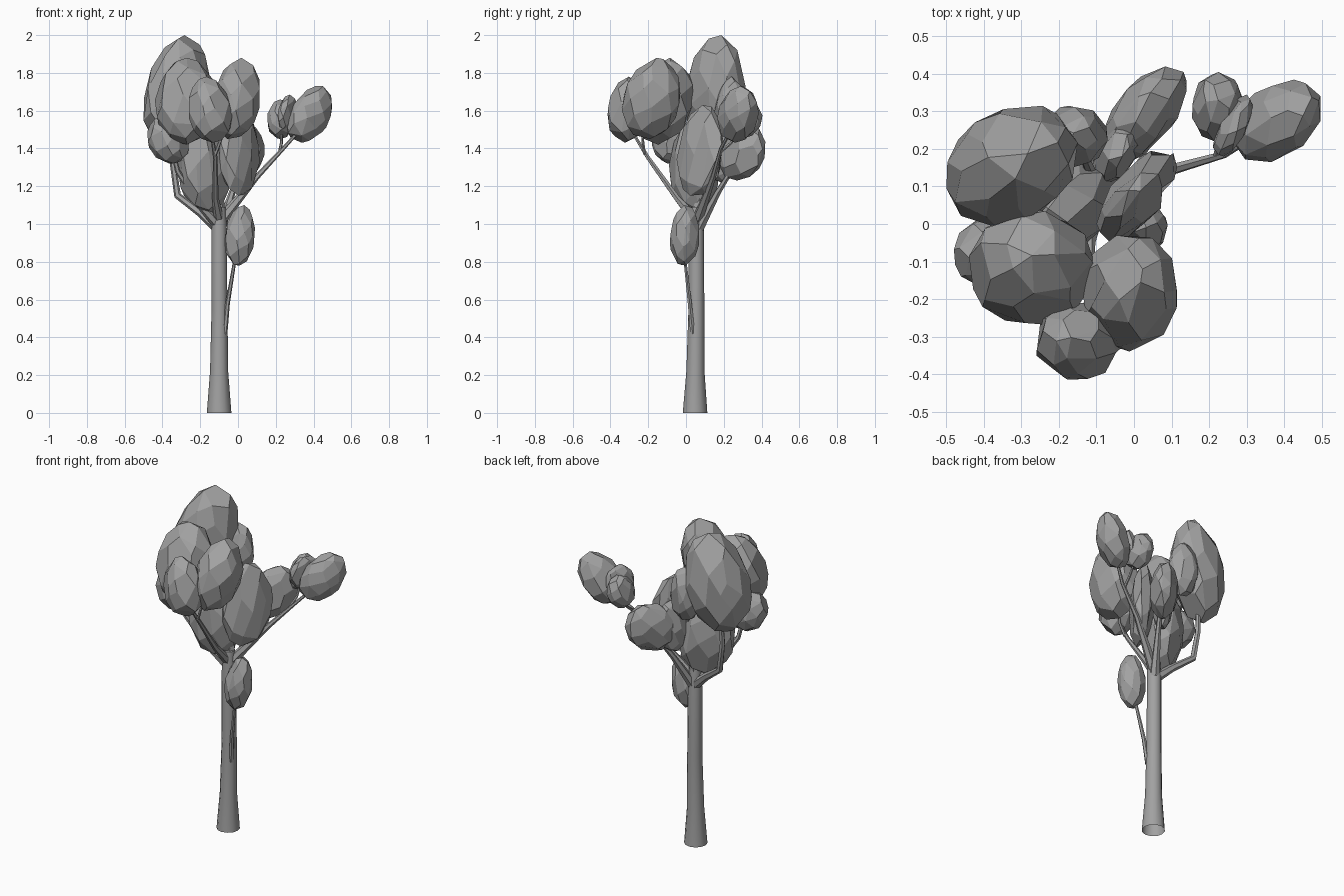
import bpy, bmesh, math, random
from mathutils import Vector

if "Cube" in bpy.data.objects:
    bpy.data.objects.remove(bpy.data.objects["Cube"])

random.seed(7)
grey = bpy.data.materials.new("dark_grey")
grey.diffuse_color = (0.36, 0.36, 0.36, 1)
grey.use_nodes = True
grey.node_tree.nodes["Principled BSDF"].inputs["Base Color"].default_value = grey.diffuse_color


def finish(bm, name, smooth=False):
    bmesh.ops.recalc_face_normals(bm, faces=bm.faces)
    me = bpy.data.meshes.new(name)
    bm.to_mesh(me)
    bm.free()
    me.materials.append(grey)
    ob = bpy.data.objects.new(name, me)
    bpy.context.collection.objects.link(ob)
    if smooth:
        bpy.ops.object.select_all(action='DESELECT')
        ob.select_set(True)
        bpy.context.view_layer.objects.active = ob
        bpy.ops.object.shade_smooth_by_angle(angle=math.radians(50))
    return ob


def tube(name, path, sides=6, cap_start=True):
    """Tapered limb through (x, y, z, radius) points."""
    bm = bmesh.new()
    pts = [Vector(p[:3]) for p in path]
    rings = []
    for i, p in enumerate(pts):
        d = (pts[min(i + 1, len(pts) - 1)] - pts[max(i - 1, 0)]).normalized()
        if i == 0 and not cap_start:
            d = Vector((0, 0, 1))
        u = d.cross(Vector((0, 1, 0))).normalized()
        v = d.cross(u)
        rings.append([bm.verts.new(p + path[i][3] * (u * math.cos(a) + v * math.sin(a)))
                      for a in (2 * math.pi * k / sides for k in range(sides))])
    for a, b in zip(rings, rings[1:]):
        for k in range(sides):
            n = (k + 1) % sides
            bm.faces.new((a[k], a[n], b[n], b[k]))
    bm.faces.new(rings[-1])
    if cap_start:
        bm.faces.new(rings[0])
    return finish(bm, name, smooth=True)


def foliage(name, lo, hi, lean=(0, 0), skew=0.0, count=42):
    """Irregular faceted egg filling the box lo..hi; lean tilts it with height,
    skew stretches its plan along the x = y diagonal."""
    bm = bmesh.new()
    turn = random.uniform(0, 6.28)
    pts = []
    for i in range(count):
        z = 1 - 2 * (i + 0.5) / count
        a = turn + i * 2.39996 + random.uniform(-0.25, 0.25)
        z = max(-1, min(1, z + random.uniform(-0.06, 0.06)))
        r = math.sqrt(1 - z * z) * (1 - 0.08 * z)
        x, y = r * math.cos(a), r * math.sin(a)
        pts.append([x + skew * y + lean[0] * z, y + skew * x + lean[1] * z, z])
    for k in range(3):
        a, b = min(p[k] for p in pts), max(p[k] for p in pts)
        for p in pts:
            p[k] = lo[k] + (p[k] - a) / (b - a) * (hi[k] - lo[k])
    for p in pts:
        bm.verts.new(p)
    bmesh.ops.convex_hull(bm, input=bm.verts[:])
    loose = [v for v in bm.verts if not v.link_faces]
    bmesh.ops.delete(bm, geom=loose, context='VERTS')
    bmesh.ops.dissolve_limit(bm, angle_limit=math.radians(16),
                             verts=bm.verts[:], edges=bm.edges[:])
    return finish(bm, name)


# Trunk, open underneath
tube("trunk", [(-0.10, 0.048, 0, 0.065), (-0.10, 0.05, 0.22, 0.048),
               (-0.098, 0.055, 0.55, 0.042), (-0.10, 0.055, 1.0, 0.040),
               (-0.10, 0.055, 1.09, 0.034)], sides=12, cap_start=False)

# Branches
branches = {
    "right_branch": [(-0.09, 0.06, 1.02, 0.03), (0.10, 0.145, 1.25, 0.015),
                     (0.24, 0.185, 1.40, 0.010), (0.33, 0.24, 1.50, 0.008)],
    "right_twig": [(0.22, 0.18, 1.38, 0.009), (0.23, 0.24, 1.43, 0.008), (0.23, 0.30, 1.53, 0.006)],
    "back_left_branch": [(-0.10, 0.06, 0.97, 0.03), (-0.20, 0.09, 1.06, 0.022),
                         (-0.32, 0.13, 1.15, 0.019), (-0.345, 0.14, 1.32, 0.016),
                         (-0.34, 0.15, 1.55, 0.01)],
    "left_branch": [(-0.11, 0.05, 1.0, 0.028), (-0.22, 0.0, 1.12, 0.018),
                    (-0.32, -0.05, 1.28, 0.014), (-0.36, -0.07, 1.45, 0.01)],
    "front_branch": [(-0.10, 0.05, 1.02, 0.028), (-0.12, -0.05, 1.14, 0.017),
                     (-0.12, -0.20, 1.35, 0.012), (-0.14, -0.28, 1.48, 0.008)],
    "front_twig": [(-0.12, -0.22, 1.37, 0.009), (-0.09, -0.23, 1.45, 0.008), (-0.05, -0.2, 1.58, 0.006)],
    "back_branch": [(-0.09, 0.07, 0.98, 0.028), (-0.03, 0.17, 1.17, 0.017), (0.03, 0.27, 1.33, 0.01)],
    "centre_branch": [(-0.10, 0.06, 1.05, 0.03), (-0.10, 0.10, 1.3, 0.02), (-0.14, 0.20, 1.55, 0.01)],
    "low_sprout": [(-0.07, 0.035, 0.42, 0.014), (-0.055, 0.02, 0.58, 0.012), (-0.01, -0.01, 0.85, 0.008)],
}
for name, path in branches.items():
    tube(name, path, sides=6)

# Foliage clumps: low corner, high corner, lean, diagonal skew
clumps = [
    ("crown_back_left", (-0.50, -0.01, 1.40), (-0.15, 0.315, 2.0), (0.25, 0.1), 0.1),
    ("crown_front_left", (-0.44, -0.27, 1.42), (-0.10, 0.04, 1.88), (0.0, 0.2), 0.0),
    ("crown_front_right", (-0.14, -0.34, 1.45), (0.115, -0.03, 1.88), (0.2, 0.15), 0.0),
    ("crown_front", (-0.26, -0.415, 1.43), (-0.03, -0.21, 1.78), (-0.15, 0.1), 0.0),
    ("crown_left", (-0.48, -0.18, 1.32), (-0.26, 0.02, 1.57), (-0.2, 0), 0.0),
    ("crown_centre", (-0.32, -0.09, 1.05), (-0.04, 0.17, 1.56), (-0.15, 0), 0.2),
    ("crown_right", (-0.10, -0.05, 1.15), (0.115, 0.195, 1.63), (0.0, 0.2), 0.35),
    ("crown_back_right", (-0.08, 0.17, 1.23), (0.14, 0.42, 1.53), (0.1, 0.2), 0.3),
    ("crown_back", (-0.25, 0.15, 1.45), (-0.07, 0.315, 1.78), (0, 0.1), 0.0),
    ("crown_inner", (-0.11, 0.11, 1.22), (0.02, 0.28, 1.52), (0.1, 0.1), 0.2),
    ("outer_clump_large", (0.26, 0.165, 1.43), (0.497, 0.385, 1.73), (0.4, 0.15), 0.15),
    ("outer_clump_back", (0.155, 0.22, 1.45), (0.295, 0.405, 1.66), (0, 0.2), 0.0),
    ("outer_clump_small", (0.21, 0.18, 1.49), (0.32, 0.345, 1.685), (0.2, 0), 0.3),
    ("low_clump", (-0.07, -0.085, 0.78), (0.09, 0.07, 1.10), (0.15, 0.1), 0.0),
]
for name, lo, hi, lean, skew in clumps:
    foliage(name, lo, hi, lean, skew)
